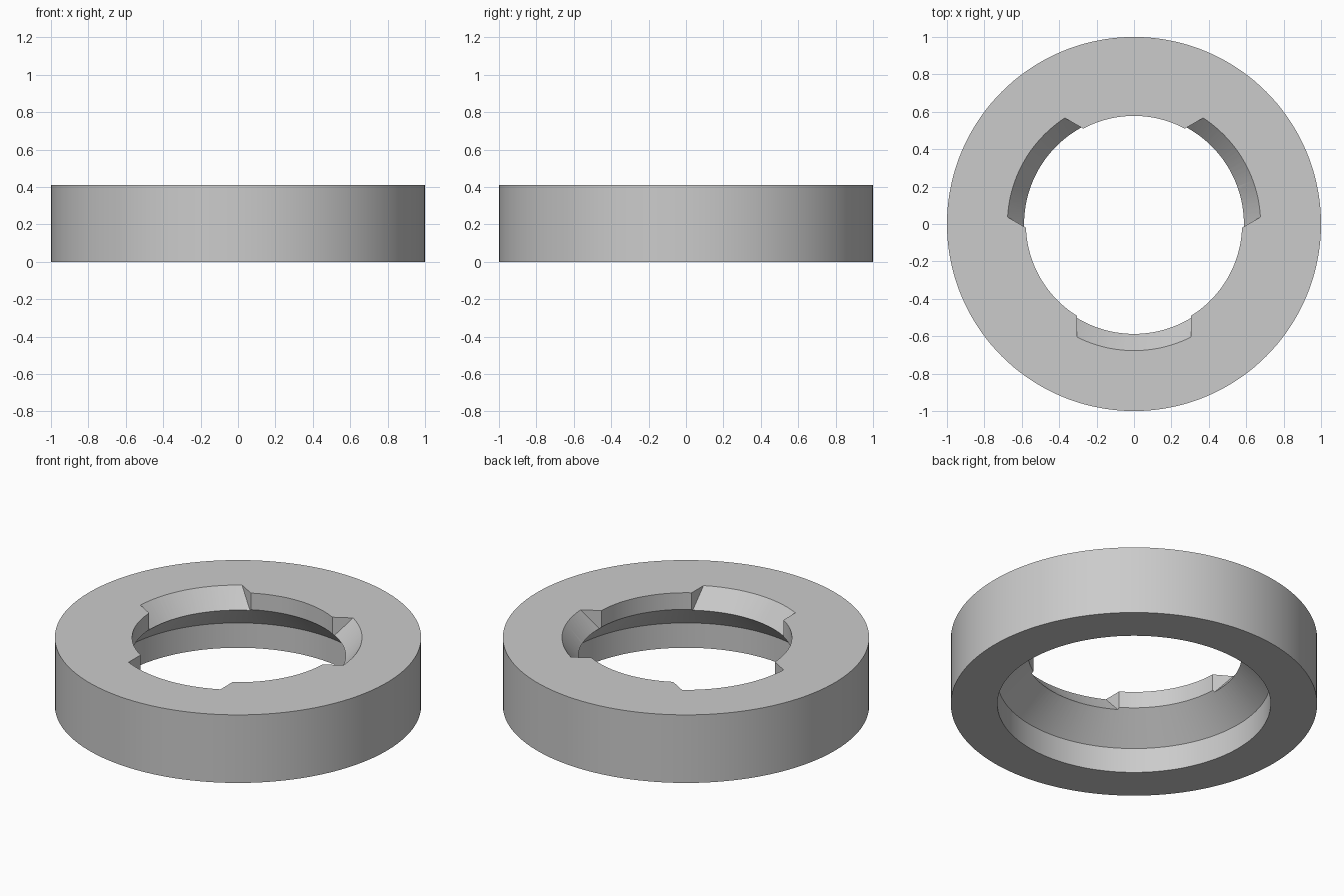
import bpy, bmesh, math
from mathutils import Matrix, Vector

cube = bpy.data.objects.get("Cube")
if cube:
    bpy.data.objects.remove(cube, do_unlink=True)

SEGMENTS = 144
HEIGHT = 0.41

grey = bpy.data.materials.new("plain grey")
grey.use_nodes = True
colour = (0.6, 0.6, 0.6, 1)
grey.diffuse_color = colour
grey.node_tree.nodes["Principled BSDF"].inputs["Base Color"].default_value = colour


def make_object(name, bm):
    bmesh.ops.recalc_face_normals(bm, faces=bm.faces[:])
    mesh = bpy.data.meshes.new(name)
    bm.to_mesh(mesh)
    bm.free()
    mesh.materials.append(grey)
    obj = bpy.data.objects.new(name, mesh)
    bpy.context.collection.objects.link(obj)
    return obj


# Ring body: a turned section with a wide lower bore tapering to a narrow top bore
section = [(1, 0), (1, HEIGHT), (0.578, HEIGHT), (0.578, 0.31), (0.746, 0.15), (0.746, 0)]
bm = bmesh.new()
verts = [bm.verts.new((r, 0, z)) for r, z in section]
edges = [bm.edges.new((verts[i - 1], verts[i])) for i in range(len(verts))]
bmesh.ops.spin(bm, geom=verts + edges, cent=(0, 0, 0), axis=(0, 0, 1),
               angle=math.tau, steps=SEGMENTS, use_merge=True)
bmesh.ops.remove_doubles(bm, verts=bm.verts[:], dist=1e-4)
ring = make_object("ring_body", bm)


# Notch cutter: a cone trimmed to a straight-sided slice facing the front
def notch_cutter(name, angle):
    bm = bmesh.new()
    low, high = 0.25, 0.45
    slope = 0.82
    bmesh.ops.create_cone(bm, cap_ends=True, segments=SEGMENTS,
                          radius1=0.677 - (HEIGHT - low) * slope,
                          radius2=0.677 + (high - HEIGHT) * slope, depth=high - low,
                          matrix=Matrix.Translation((0, 0, (low + high) / 2)))
    for point, normal in (((0.306, 0, 0), (1, 0, 0)),
                          ((-0.306, 0, 0), (-1, 0, 0)),
                          ((0, -0.3, 0), (0, 1, 0))):
        bmesh.ops.bisect_plane(bm, geom=bm.verts[:] + bm.edges[:] + bm.faces[:],
                               plane_co=Vector(point), plane_no=Vector(normal),
                               clear_outer=True)
        bmesh.ops.holes_fill(bm, edges=[e for e in bm.edges if e.is_boundary])
    bmesh.ops.rotate(bm, verts=bm.verts[:], cent=(0, 0, 0),
                     matrix=Matrix.Rotation(angle, 3, 'Z'))
    cutter = make_object(name, bm)
    cutter.hide_render = True
    return cutter


# Three sloped notches, evenly spaced round the top bore
bpy.ops.object.select_all(action='DESELECT')
ring.select_set(True)
bpy.context.view_layer.objects.active = ring
for i in range(3):
    cutter = notch_cutter(f"notch_cutter_{i + 1}", math.tau * i / 3)
    cut = ring.modifiers.new("notch", 'BOOLEAN')
    cut.operation = 'DIFFERENCE'
    cut.solver = 'EXACT'
    cut.object = cutter
    bpy.ops.object.modifier_apply(modifier=cut.name)
    bpy.data.objects.remove(cutter, do_unlink=True)

bpy.ops.object.shade_smooth_by_angle(angle=math.radians(30))
